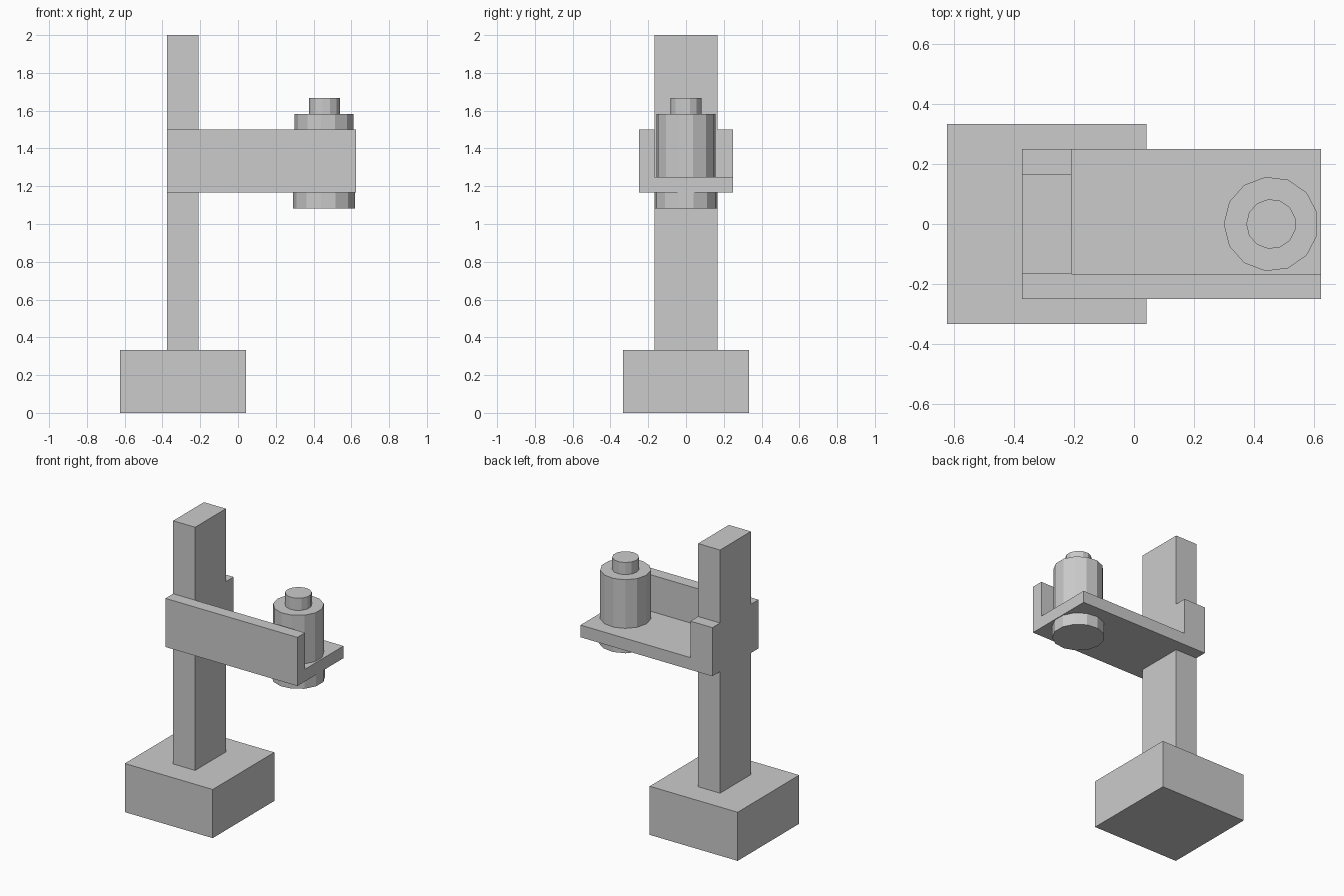
import bpy, bmesh
from math import pi, cos, sin

if "Cube" in bpy.data.objects:
    bpy.data.objects.remove(bpy.data.objects["Cube"])

U = 1 / 12      # modelling grid
SIDES = 13      # low-poly round parts


def prism(name, outline, z0, z1):
    """Extrude a counter-clockwise plan outline from z0 to z1."""
    bm = bmesh.new()
    face = bm.faces.new([bm.verts.new((x, y, z0)) for x, y in outline])
    ext = bmesh.ops.extrude_face_region(bm, geom=[face], use_keep_orig=True)
    for v in ext["geom"]:
        if isinstance(v, bmesh.types.BMVert):
            v.co.z = z1
    bmesh.ops.recalc_face_normals(bm, faces=bm.faces)
    mesh = bpy.data.meshes.new(name)
    bm.to_mesh(mesh)
    bm.free()
    obj = bpy.data.objects.new(name, mesh)
    bpy.context.collection.objects.link(obj)
    return obj


def block(name, x0, x1, y0, y1, z0, z1):
    return prism(name, [(x0, y0), (x1, y0), (x1, y1), (x0, y1)], z0, z1)


def drum(name, cx, r, z0, z1):
    # one corner points towards the post (-x)
    ring = [(cx - r * cos(2 * pi * i / SIDES), -r * sin(2 * pi * i / SIDES))
            for i in range(SIDES)]
    return prism(name, ring, z0, z1)


def cut(obj, cutter):
    cutter.hide_render = True
    mod = obj.modifiers.new("cut", "BOOLEAN")
    mod.operation = "DIFFERENCE"
    mod.solver = "EXACT"
    mod.object = cutter
    bpy.context.view_layer.objects.active = obj
    bpy.ops.object.modifier_apply(modifier=mod.name)
    bpy.data.objects.remove(cutter)


LEFT, RIGHT = -4.5 * U, 7.5 * U     # arm ends
POST_X = LEFT + 2 * U               # post face towards the arm

# Base and post (the arm's plate passes through the post)
block("base", -7.5 * U, 0.5 * U, -4 * U, 4 * U, 0, 4 * U)
block("lower_post", LEFT, POST_X, -2 * U, 2 * U, 4 * U, 14 * U)
block("upper_post", LEFT, POST_X, -2 * U, 2 * U, 15 * U, 24 * U)

# Arm: floor plate, long front wall, short lug behind the post
arm = block("arm", LEFT, RIGHT, -3 * U, 3 * U, 14 * U, 18 * U)
cut(arm, block("channel_cutter", LEFT - 1, RIGHT + 1, -2 * U, 2 * U, 15 * U, 20 * U))
cut(arm, block("back_wall_cutter", POST_X, RIGHT + 1, 0, 1, 15 * U, 20 * U))

# Spindle drums stacked at the end of the arm
CX = RIGHT - 2 * U
drum("lower_disc", CX, 2 * U, 13 * U, 14 * U)
drum("main_drum", CX, 1.9 * U, 15 * U, 19 * U)
drum("top_cap", CX, U, 19 * U, 20 * U)
